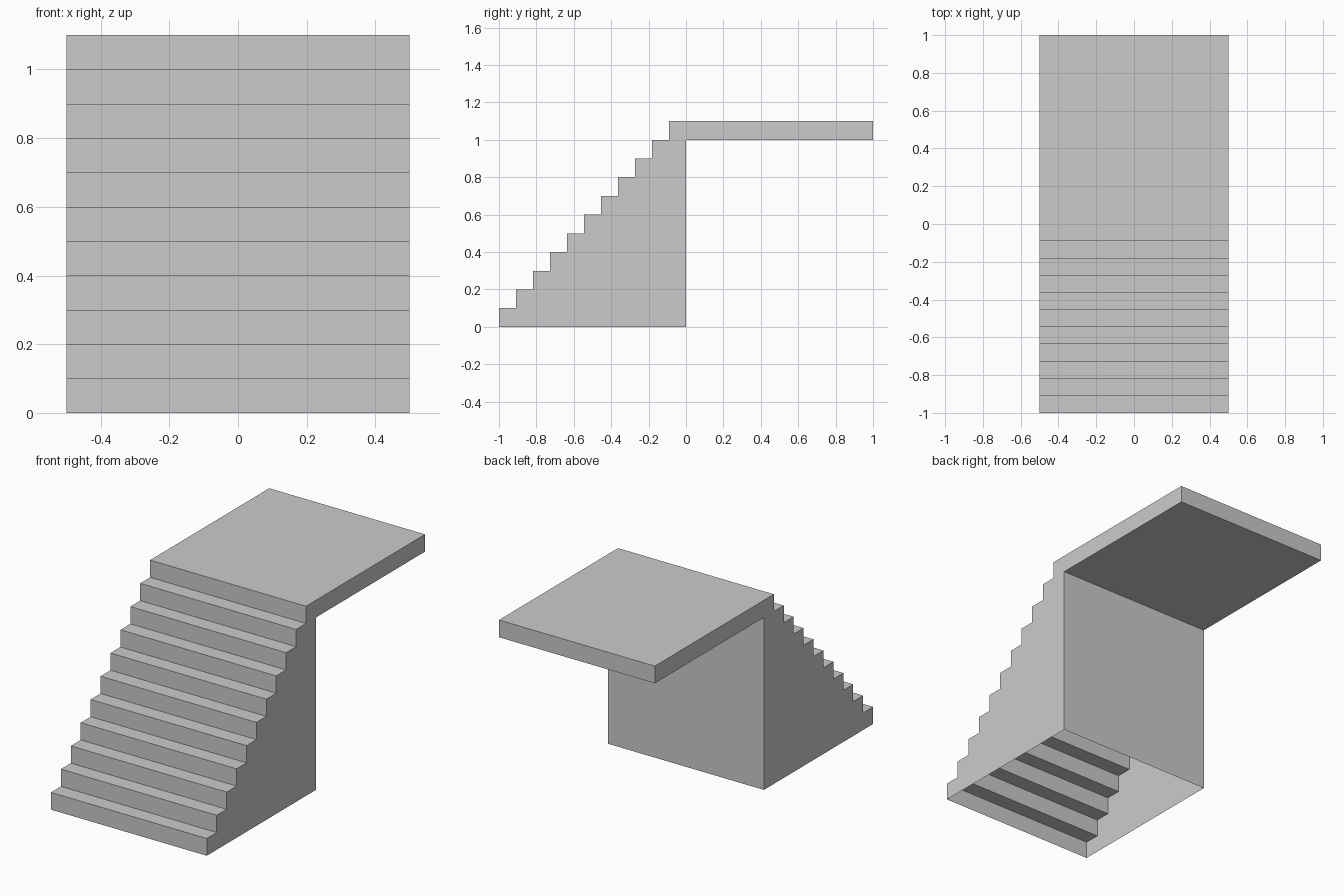
import bpy, bmesh
from mathutils import Vector

if "Cube" in bpy.data.objects:
    bpy.data.objects.remove(bpy.data.objects["Cube"])

STEPS, RISE, HALF_WIDTH = 11, 0.1, 0.5
RUN = 1 / STEPS
TOP = STEPS * RISE

# Side outline (y, z): zigzag of risers and treads, then landing slab and back wall
outline = []
for i in range(STEPS):
    y = -1 + i * RUN
    outline += [(y, i * RISE), (y, (i + 1) * RISE)]
outline += [(1, TOP), (1, TOP - RISE), (0, TOP - RISE), (0, 0)]

# Extrude the outline across the width
bm = bmesh.new()
side = bm.faces.new([bm.verts.new((-HALF_WIDTH, y, z)) for y, z in outline])
extruded = bmesh.ops.extrude_face_region(bm, geom=[side], use_keep_orig=True)
verts = [g for g in extruded["geom"] if isinstance(g, bmesh.types.BMVert)]
bmesh.ops.translate(bm, verts=verts, vec=Vector((2 * HALF_WIDTH, 0, 0)))
bmesh.ops.recalc_face_normals(bm, faces=bm.faces[:])

# Open underside: the staircase is a hollow shell
floor = [f for f in bm.faces if all(abs(v.co.z) < 1e-5 for v in f.verts)]
bmesh.ops.delete(bm, geom=floor, context="FACES")

mesh = bpy.data.meshes.new("staircase_with_landing")
bm.to_mesh(mesh)
bm.free()
staircase = bpy.data.objects.new("staircase_with_landing", mesh)
bpy.context.collection.objects.link(staircase)
